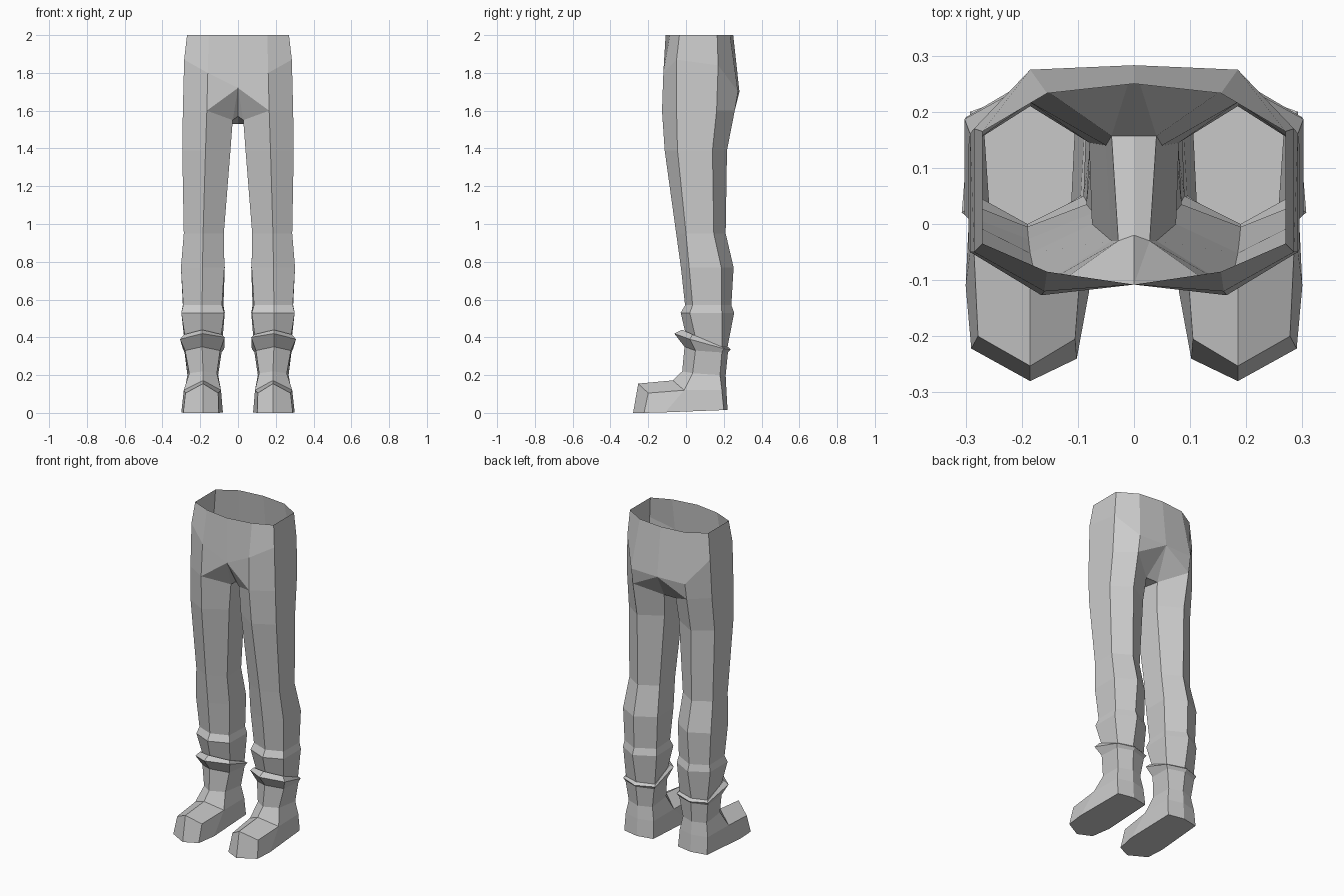
import bpy

if "Cube" in bpy.data.objects:
    bpy.data.objects.remove(bpy.data.objects["Cube"], do_unlink=True)

import bmesh

# One plain grey for everything
grey = bpy.data.materials.new("plain_grey")
grey.use_nodes = True
grey.diffuse_color = (0.6, 0.6, 0.6, 1)
bsdf = next(n for n in grey.node_tree.nodes if n.type == 'BSDF_PRINCIPLED')
bsdf.inputs["Base Color"].default_value = (0.6, 0.6, 0.6, 1)
bsdf.inputs["Roughness"].default_value = 0.8


def ring(bm, points):
    return [bm.verts.new(p) for p in points]


def level(z, *xy):
    """Points of a ring that lies at one height."""
    return [(x, y, z) for x, y in xy]


def bridge(bm, a, b, closed=True):
    n = len(a)
    for i in range(n if closed else n - 1):
        j = (i + 1) % n
        bm.faces.new((a[i], a[j], b[j], b[i]))


def finish(bm, name):
    """Turn a +x half into a mirrored, flat-shaded object."""
    bmesh.ops.recalc_face_normals(bm, faces=bm.faces)
    mesh = bpy.data.meshes.new(name)
    bm.to_mesh(mesh)
    bm.free()
    mesh.materials.append(grey)
    obj = bpy.data.objects.new(name, mesh)
    bpy.context.collection.objects.link(obj)
    mirror = obj.modifiers.new("mirror", 'MIRROR')
    mirror.use_clip = True
    mirror.merge_threshold = 0.001
    return obj


# Leg rings run: front, outer front, outer back, back, inner back, inner front.
cuff_join = [(.19, .0, .41), (.28, .05, .40), (.28, .19, .35),
             (.19, .22, .35), (.085, .185, .35), (.09, .05, .40)]

# --- Trousers: waist and hip half rings run from centre front to centre back
bm = bmesh.new()
waist = ring(bm, level(2.0, (0, -.108), (.155, -.085), (.27, -.035),
                       (.27, .165), (.155, .233), (0, .25)))
hip = ring(bm, [(0, -.108, 1.72), (.16, -.12, 1.80), (.285, -.05, 1.87),
                (.285, .17, 1.84), (.185, .275, 1.70), (0, .283, 1.70)])
bridge(bm, waist, hip, closed=False)

thigh = ring(bm, [(.165, -.127, 1.60), (.292, -.05, 1.60), (.292, .162, 1.60),
                  (.185, .258, 1.60), (.04, .157, 1.53), (.028, -.03, 1.55)])
bridge(bm, hip[1:5], thigh[:4], closed=False)

# Crotch: front gusset, strip between the legs and seat underside
cf, cb = hip[0], hip[5]
front, back, inner_b, inner_f = thigh[0], thigh[3], thigh[4], thigh[5]
gusset_f = bm.verts.new((0, -.02, 1.57))
gusset_b = bm.verts.new((0, .157, 1.53))
for face in ((cf, hip[1], front), (cf, front, inner_f), (cf, inner_f, gusset_f),
             (gusset_f, inner_f, inner_b, gusset_b), (gusset_b, inner_b, cb),
             (cb, inner_b, back), (cb, back, hip[4])):
    bm.faces.new(face)

# Leg down to the boot
last = thigh
for pts in (
    level(1.39, (.172, -.113), (.295, -.045), (.295, .14), (.185, .217), (.05, .14), (.04, -.03)),
    level(.95, (.185, -.052), (.287, .0), (.287, .147), (.185, .21), (.08, .145), (.075, .0)),
    level(.77, (.188, -.027), (.302, .017), (.302, .187), (.185, .252), (.07, .18), (.072, .02)),
    level(.57, (.19, -.005), (.29, .035), (.292, .187), (.19, .24), (.077, .18), (.085, .035)),
    level(.53, (.19, -.028), (.3, .02), (.3, .19), (.19, .255), (.07, .19), (.073, .02)),
    cuff_join,
):
    nxt = ring(bm, pts)
    bridge(bm, last, nxt)
    last = nxt
finish(bm, "trousers")

# --- Boots: flared cuff, shaft, ankle and pointed foot
bm = bmesh.new()
last = ring(bm, cuff_join)
for pts in (
    [(.19, -.02, .44), (.285, .035, .415), (.285, .195, .347),
     (.19, .228, .345), (.08, .19, .347), (.085, .035, .415)],
    [(.19, -.062, .42), (.307, .02, .39), (.292, .2, .34),
     (.19, .237, .335), (.073, .197, .34), (.07, .02, .40)],
    [(.19, -.008, .35), (.28, .05, .33), (.283, .19, .32),
     (.19, .222, .32), (.087, .19, .32), (.095, .05, .33)],
    [(.185, -.02, .22), (.258, .035, .21), (.268, .18, .20),
     (.185, .21, .20), (.105, .18, .20), (.112, .035, .21)],
    [(.185, -.07, .172), (.287, -.01, .12), (.282, .19, .12),
     (.185, .214, .12), (.09, .19, .12), (.09, -.01, .12)],
):
    nxt = ring(bm, pts)
    bridge(bm, last, nxt)
    last = nxt

a_front, a_out, a_outb, a_back, a_inb, a_in = last
toe_in, toe_top, toe_out = ring(bm, [(.105, -.205, .105), (.185, -.253, .155),
                                     (.278, -.2, .105)])
sole = ring(bm, [(.185, -.28, 0), (.29, -.222, 0), (.3, -.11, .003),
                 (.285, .2, .015), (.185, .22, .015), (.085, .2, .015),
                 (.08, -.12, .003), (.102, -.24, 0)])
tip, s_toe_o, s_mid_o, heel_o, heel, heel_i, s_mid_i, s_toe_i = sole
for face in ((a_front, a_out, toe_out, toe_top), (a_front, toe_top, toe_in, a_in),
             (toe_top, toe_out, s_toe_o, tip), (toe_top, tip, s_toe_i, toe_in),
             (a_out, s_mid_o, s_toe_o, toe_out), (a_in, toe_in, s_toe_i, s_mid_i),
             (a_out, a_outb, heel_o, s_mid_o), (a_in, s_mid_i, heel_i, a_inb),
             (a_outb, a_back, heel, heel_o), (a_back, a_inb, heel_i, heel),
             sole):
    bm.faces.new(face)
finish(bm, "boots")
